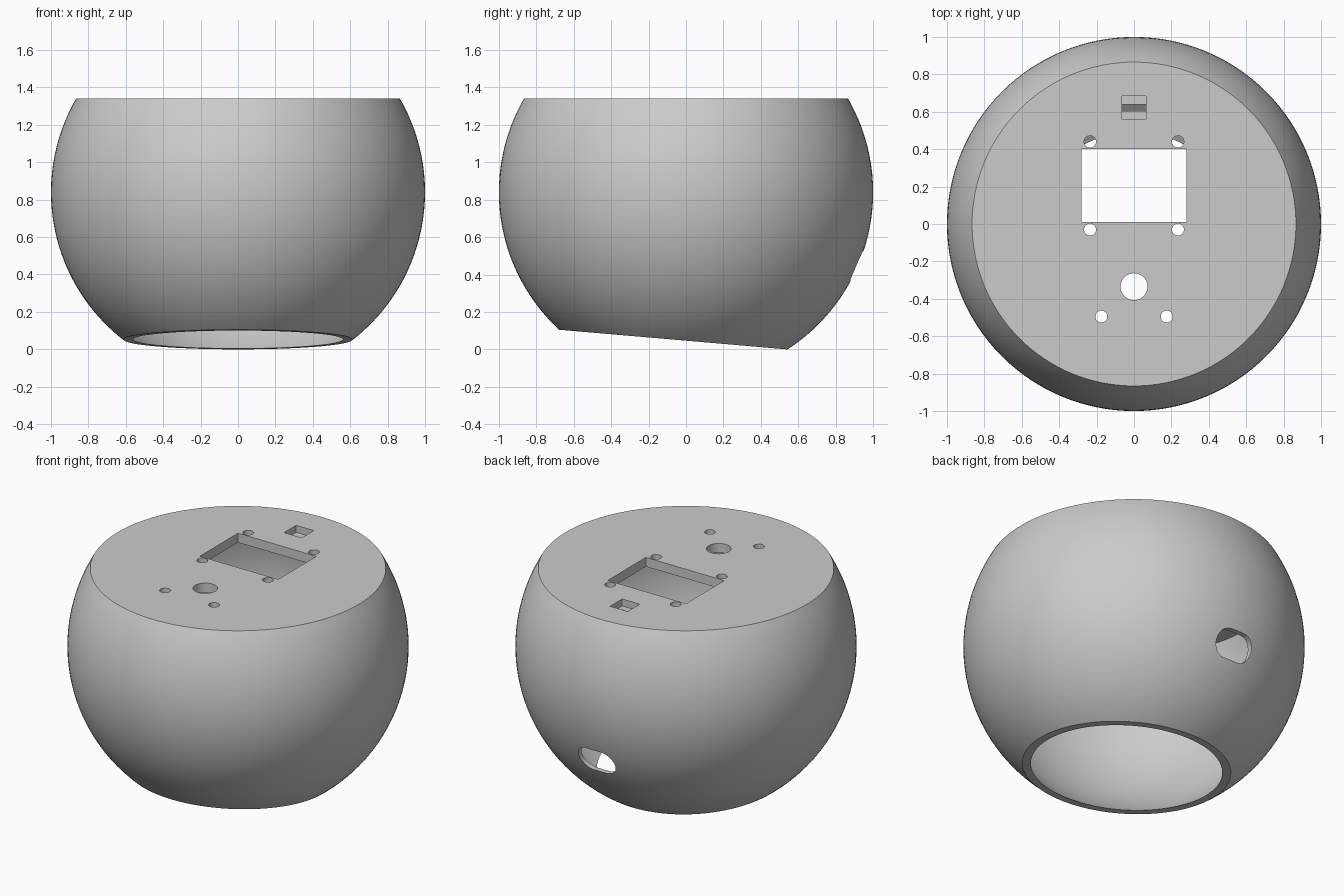
import bpy, bmesh, math
from mathutils import Vector, Matrix

cube = bpy.data.objects.get("Cube")
if cube:
    bpy.data.objects.remove(cube, do_unlink=True)

CENTRE = Vector((0, 0, 0.84))
TOP, PLATE, WALL = 1.34, 0.06, 0.03

grey = bpy.data.materials.new("plain_grey")
grey.use_nodes = True
colour = (0.6, 0.6, 0.6, 1)
grey.diffuse_color = colour
grey.node_tree.nodes["Principled BSDF"].inputs["Base Color"].default_value = colour


def to_object(name, bm):
    bmesh.ops.recalc_face_normals(bm, faces=bm.faces)
    mesh = bpy.data.meshes.new(name)
    bm.to_mesh(mesh)
    bm.free()
    obj = bpy.data.objects.new(name, mesh)
    bpy.context.collection.objects.link(obj)
    mesh.materials.append(grey)
    return obj


def cut_sphere(name, radius, planes):
    """Sphere with each (point, outward normal) plane sliced off and capped."""
    bm = bmesh.new()
    bmesh.ops.create_uvsphere(bm, u_segments=128, v_segments=64, radius=radius,
                              matrix=Matrix.Translation(CENTRE))
    for point, normal in planes:
        geom = bm.verts[:] + bm.edges[:] + bm.faces[:]
        cut = bmesh.ops.bisect_plane(bm, geom=geom, plane_co=point, plane_no=normal,
                                     clear_outer=True)["geom_cut"]
        edges = [e for e in cut if isinstance(e, bmesh.types.BMEdge)]
        bmesh.ops.contextual_create(bm, geom=edges)
    return to_object(name, bm)


def box(name, low, high):
    low, high = Vector(low), Vector(high)
    bm = bmesh.new()
    bmesh.ops.create_cube(bm, size=1, matrix=Matrix.Translation((low + high) / 2)
                          @ Matrix.Diagonal((*(high - low), 1)))
    return to_object(name, bm)


def drill(name, x, y, radius):
    bm = bmesh.new()
    bmesh.ops.create_cone(bm, cap_ends=True, segments=32, radius1=radius, radius2=radius,
                          depth=0.3, matrix=Matrix.Translation((x, y, TOP)))
    return to_object(name, bm)


def cable_slot(name, z, half_width, radius):
    """Round-ended prism running along y through the back wall."""
    bm = bmesh.new()
    outline = []
    for side in (1, -1):
        for i in range(17):
            a = math.pi * (i / 16 - 0.5)
            outline.append(bm.verts.new((side * (half_width - radius + radius * math.cos(a)),
                                         0.75, z + side * radius * math.sin(a))))
    face = bm.faces.new(outline)
    extruded = bmesh.ops.extrude_face_region(bm, geom=[face])["geom"]
    verts = [v for v in extruded if isinstance(v, bmesh.types.BMVert)]
    bmesh.ops.translate(bm, verts=verts, vec=(0, 0.4, 0))
    return to_object(name, bm)


# Outer body: flat top and slightly tilted base
tilt = Vector((0, -0.105, -1.22)).normalized()
body = cut_sphere("round_housing", 1.0, [(Vector((0, 0, TOP)), Vector((0, 0, 1))),
                                         (Vector((0, 0.54, 0)), tilt)])

# Hollow interior, open at the base
cutters = [cut_sphere("hollow_cutter", 1.0 - WALL,
                      [(Vector((0, 0, TOP - PLATE)), Vector((0, 0, 1)))])]

# Display window, and the shallow pocket with a slot in its floor
cutters.append(box("window_cutter", (-0.28, 0.01, 1.2), (0.28, 0.4, 1.45)))
cutters.append(box("pocket_cutter", (-0.063, 0.562, TOP - 0.045), (0.063, 0.685, 1.45)))
cutters.append(box("pocket_slot_cutter", (-0.063, 0.605, 1.2), (0.063, 0.64, 1.45)))

# Control hole and mirrored screw holes
cutters.append(drill("control_hole_cutter", 0, -0.335, 0.072))
for x, y in ((0.235, 0.44), (0.235, -0.03), (0.175, -0.495)):
    for side in (1, -1):
        cutters.append(drill("screw_hole_cutter", side * x, y, 0.032))

# Cable opening in the back
cutters.append(cable_slot("cable_cutter", 0.445, 0.13, 0.082))

bpy.context.view_layer.objects.active = body
for cutter in cutters:
    mod = body.modifiers.new("cut", "BOOLEAN")
    mod.operation = "DIFFERENCE"
    mod.solver = "EXACT"
    mod.object = cutter
    bpy.ops.object.modifier_apply(modifier=mod.name)
    bpy.data.objects.remove(cutter, do_unlink=True)

# Smooth curved walls, crisp cut edges
bpy.ops.object.select_all(action="DESELECT")
body.select_set(True)
bpy.ops.object.shade_smooth_by_angle(angle=math.radians(25))
